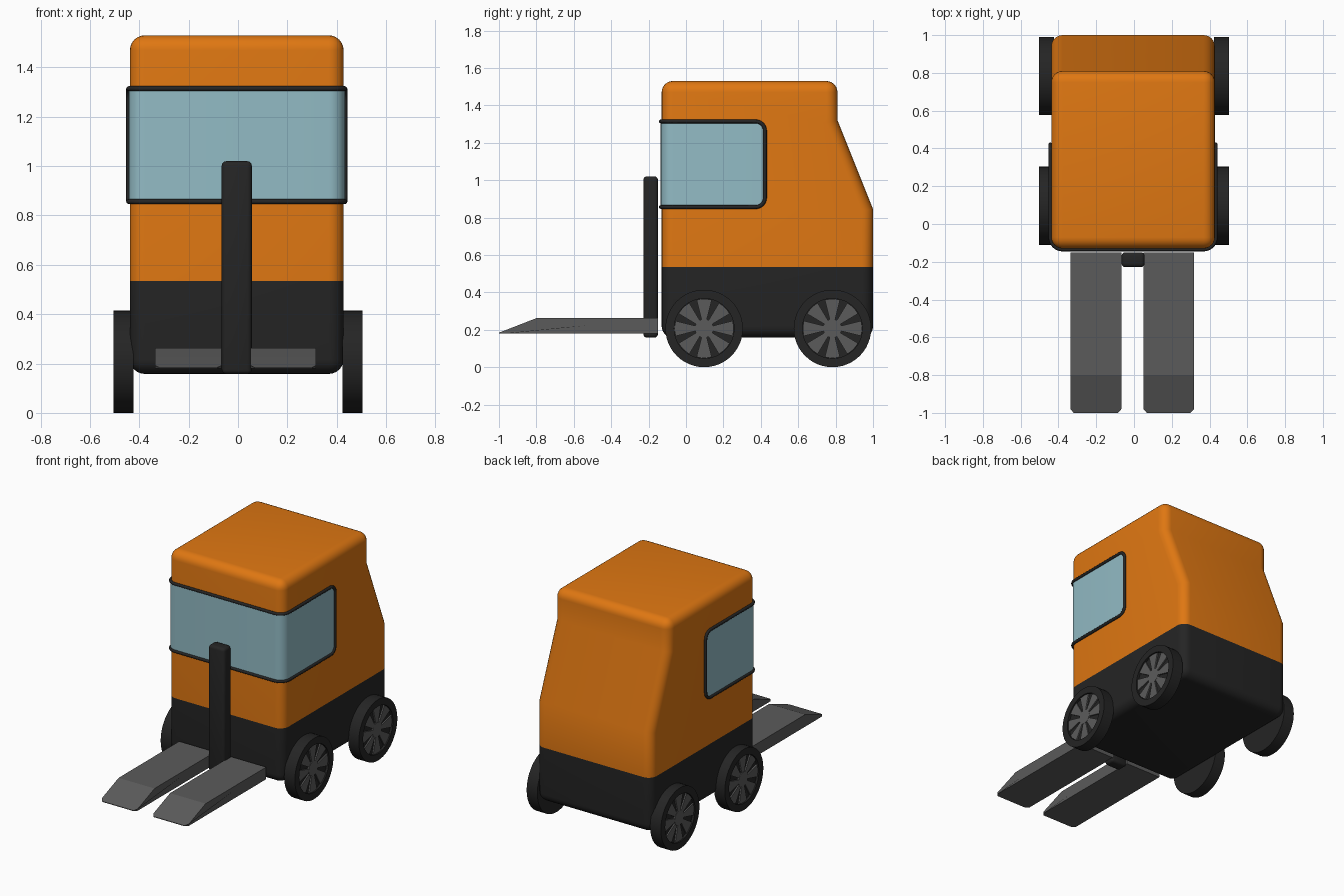
import bpy, bmesh, math
from math import sin, cos, pi

if "Cube" in bpy.data.objects:
    bpy.data.objects.remove(bpy.data.objects["Cube"])


def material(name, r, g, b):
    m = bpy.data.materials.new(name)
    m.diffuse_color = (r, g, b, 1)
    m.use_nodes = True
    m.node_tree.nodes["Principled BSDF"].inputs["Base Color"].default_value = m.diffuse_color
    return m


ORANGE = material("orange paint", 0.74, 0.185, 0.006)
BLACK = material("black rubber", 0.018, 0.018, 0.018)
GREY = material("grey steel", 0.105, 0.105, 0.105)
GLASS = material("blue glass", 0.29, 0.50, 0.56)
CX = -0.005  # body centre line


def finish(name, bm, mats, angle=35):
    bmesh.ops.recalc_face_normals(bm, faces=bm.faces[:])
    me = bpy.data.meshes.new(name)
    bm.to_mesh(me)
    bm.free()
    for m in mats:
        me.materials.append(m)
    ob = bpy.data.objects.new(name, me)
    bpy.context.collection.objects.link(ob)
    bpy.context.view_layer.objects.active = ob
    for o in bpy.context.selected_objects:
        o.select_set(False)
    ob.select_set(True)
    bpy.ops.object.shade_smooth_by_angle(angle=math.radians(angle))
    return ob


def prism(bm, outline, x0, x1):
    """Extrude a (y, z) outline from x0 to x1."""
    f = bm.faces.new([bm.verts.new((x0, y, z)) for y, z in outline])
    ext = bmesh.ops.extrude_face_region(bm, geom=[f], use_keep_orig=True)
    for v in ext["geom"]:
        if isinstance(v, bmesh.types.BMVert):
            v.co.x = x1


def bevel_sharp(bm, width, segments):
    bmesh.ops.recalc_face_normals(bm, faces=bm.faces[:])
    edges = [e for e in bm.edges if e.calc_face_angle(0) > 1.0]
    bmesh.ops.bevel(bm, geom=edges, offset=width, segments=segments,
                    profile=0.5, affect='EDGES', clamp_overlap=True)


# Body: rounded cab, black below the belt line
bm = bmesh.new()
prism(bm, [(-0.13, 0.158), (1.0, 0.158), (1.0, 0.845), (0.81, 1.32),
           (0.81, 1.53), (-0.13, 1.53)], CX - 0.433, CX + 0.433)
bevel_sharp(bm, 0.06, 6)
bmesh.ops.bisect_plane(bm, geom=bm.verts[:] + bm.edges[:] + bm.faces[:],
                       plane_co=(0, 0, 0.535), plane_no=(0, 0, 1))
for f in bm.faces:
    f.material_index = 1 if f.calc_center_median().z < 0.535 else 0
finish("cab_body", bm, [ORANGE, BLACK])

# Wraparound window: half path from the rear edge to the front centre
HALF, FRONT, REAR, RC, RW = 0.438, -0.135, 0.422, 0.065, 0.05
half = []
for i in range(9):                       # rounded rear corners of the glass
    a = pi / 2 * i / 8
    half.append((HALF, REAR - RW * (1 - cos(a)), RW * (1 - sin(a))))
for i in range(9):                       # bend round the cab corner
    a = pi / 2 * i / 8
    half.append((HALF - RC * (1 - cos(a)), FRONT + RC * (1 - sin(a)), 0))
path = half + [(-x, y, d) for x, y, d in reversed(half)]
top = [(CX + x, y, 1.314 - d) for x, y, d in path]
low = [(CX + x, y, 0.856 + d) for x, y, d in path]

bm = bmesh.new()
tv = [bm.verts.new(p) for p in top]
lv = [bm.verts.new(p) for p in low]
for i in range(len(path) - 1):
    bm.faces.new((tv[i], tv[i + 1], lv[i + 1], lv[i]))
bmesh.ops.recalc_face_normals(bm, faces=bm.faces[:])
ob = finish("wraparound_window", bm, [GLASS])
if ob.data.polygons[17].normal.y > 0:    # face outwards
    ob.data.flip_normals()

# Window seal: thin tube round the glass outline
cu = bpy.data.curves.new("window_seal", 'CURVE')
cu.dimensions = '3D'
cu.bevel_depth, cu.bevel_resolution = 0.010, 2
pts = top + low[::-1]
sp = cu.splines.new('POLY')
sp.points.add(len(pts) - 1)
for p, co in zip(sp.points, pts):
    p.co = (*co, 1)
sp.use_cyclic_u = True
cu.materials.append(BLACK)
bpy.context.collection.objects.link(bpy.data.objects.new("window_seal", cu))

# Mast
bm = bmesh.new()
prism(bm, [(-0.228, 0.158), (-0.15, 0.158), (-0.15, 1.02), (-0.228, 1.02)],
      CX - 0.061, CX + 0.061)
bevel_sharp(bm, 0.018, 3)
finish("lift_mast", bm, [BLACK])

# Forks with sloping tips and clipped tip corners
for side, x0, x1 in (("left", -0.337, -0.067), ("right", 0.05, 0.317)):
    bm = bmesh.new()
    prism(bm, [(-0.15, 0.18), (-0.15, 0.262), (-0.80, 0.262), (-0.98, 0.192),
               (-1.0, 0.184), (-1.0, 0.18), (-0.98, 0.18)], x0, x1)
    for v in bm.verts:
        if v.co.y < -0.99:
            v.co.x += 0.018 if v.co.x < (x0 + x1) / 2 else -0.018
    finish(side + "_fork", bm, [GREY], 15)

# Wheels: tyre with recessed face, and an eight-spoke rim
WZ, N = 0.207, 48
for side, s in (("left", -1), ("right", 1)):
    for end, wy in (("front", 0.097), ("rear", 0.783)):
        bm = bmesh.new()
        rings = []
        for r, x in ((0.207, 0.424), (0.207, 0.504), (0.16, 0.504), (0.16, 0.488)):
            rings.append([bm.verts.new((s * x, wy + r * cos(2 * pi * i / N),
                                        WZ + r * sin(2 * pi * i / N))) for i in range(N)])
        for a, b in zip(rings, rings[1:]):
            for i in range(N):
                j = (i + 1) % N
                bm.faces.new((a[i], a[j], b[j], b[i]))
        bm.faces.new(rings[0])
        bm.faces.new(rings[-1])
        finish(f"{end}_{side}_tyre", bm, [BLACK])

        bm = bmesh.new()
        polar = lambda r, a: (wy + r * cos(a), WZ + r * sin(a))
        prism(bm, [polar(0.05, pi * i / 12) for i in range(24)], s * 0.486, s * 0.498)
        for k in range(8):
            c = k * pi / 4
            prism(bm, [polar(0.04, c - 0.3), polar(0.158, c - 0.26), polar(0.158, c - 0.09),
                       polar(0.158, c + 0.09), polar(0.158, c + 0.26), polar(0.04, c + 0.3)],
                  s * 0.486, s * 0.497)
        finish(f"{end}_{side}_rim", bm, [GREY])
